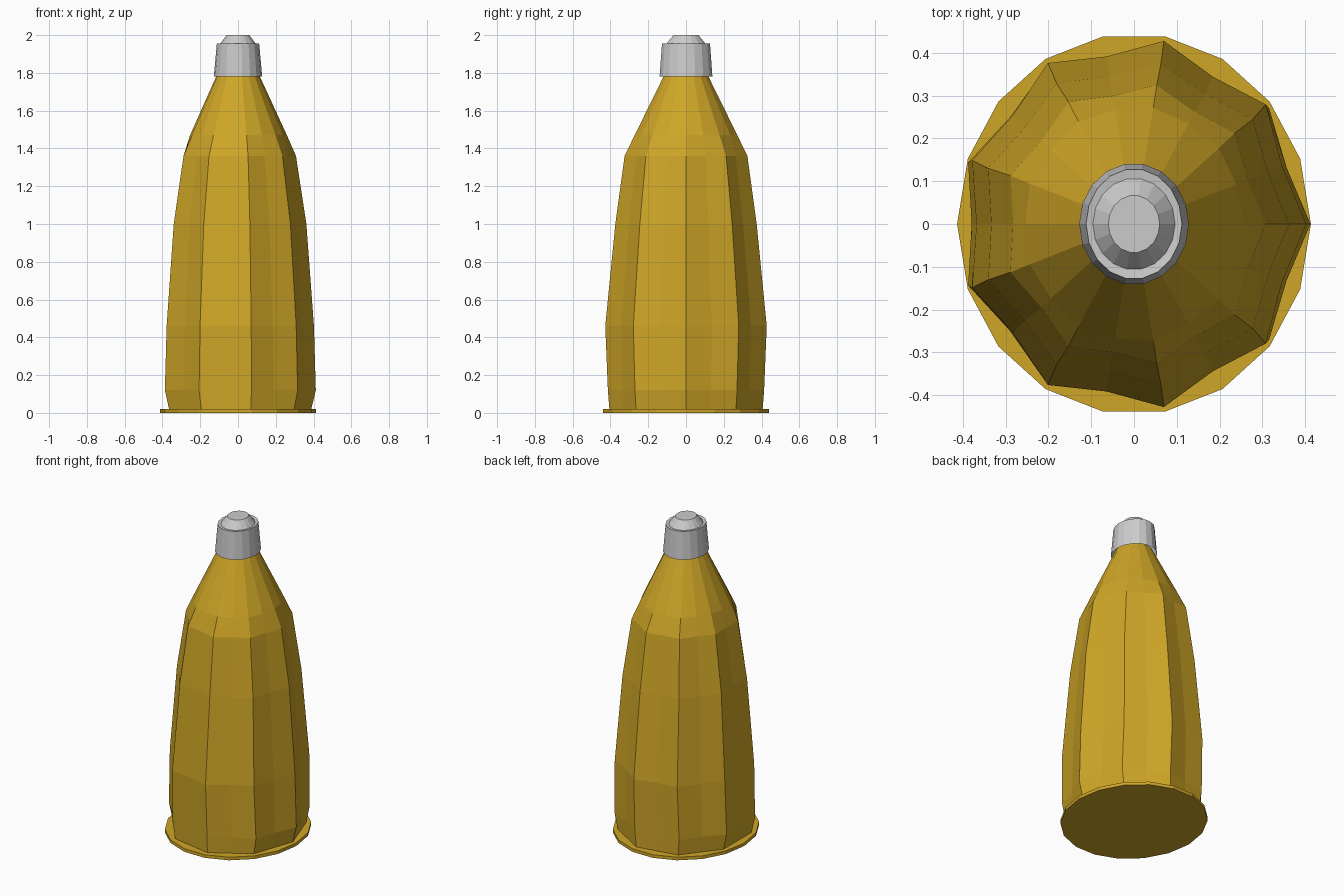
import bpy, bmesh
from math import sin, cos, pi

if "Cube" in bpy.data.objects:
    bpy.data.objects.remove(bpy.data.objects["Cube"])

SIDES = 18


def material(name, color):
    m = bpy.data.materials.new(name)
    m.diffuse_color = color
    m.use_nodes = True
    m.node_tree.nodes["Principled BSDF"].inputs["Base Color"].default_value = m.diffuse_color
    return m


def loft(name, rings, mat=None, cap_bottom=False, cap_top=False):
    """rings: (z, x radius, y radius, valley factor for every second point)"""
    bm = bmesh.new()
    rows = []
    for z, rx, ry, valley in rings:
        row = []
        for i in range(SIDES):
            a = 2 * pi * i / SIDES
            f = valley if i % 2 else 1.0
            row.append(bm.verts.new((rx * f * cos(a), ry * f * sin(a), z)))
        rows.append(row)
    for lo, hi in zip(rows, rows[1:]):
        for i in range(SIDES):
            j = (i + 1) % SIDES
            bm.faces.new((lo[i], lo[j], hi[j], hi[i]))
    if cap_bottom:
        bm.faces.new(rows[0][::-1])
    if cap_top:
        bm.faces.new(rows[-1])
    mesh = bpy.data.meshes.new(name)
    bm.to_mesh(mesh)
    bm.free()
    obj = bpy.data.objects.new(name, mesh)
    bpy.context.collection.objects.link(obj)
    if mat:
        mesh.materials.append(mat)
    return obj


amber = material("amber", (0.62, 0.38, 0.02, 1))

# Thin base disc
loft("base_disc", [(0, 0.413, 0.445, 1), (0.02, 0.413, 0.445, 1)], amber, True, True)

# Nine-ridged body, blending into a round neck
loft("bottle_body", [
    (0.02, 0.388, 0.412, 0.94),
    (0.12, 0.412, 0.420, 0.92),
    (0.46, 0.402, 0.434, 0.915),
    (1.00, 0.362, 0.380, 0.92),
    (1.36, 0.307, 0.330, 0.92),
    (1.47, 0.259, 0.276, 0.98),
    (1.78, 0.116, 0.121, 1),
    (1.80, 0.107, 0.112, 1),
], amber, False, True)

# Open-bottomed screw cap with a bevelled nozzle
loft("cap", [
    (1.78, 0.128, 0.142, 1),
    (1.955, 0.112, 0.129, 1),
    (1.952, 0.096, 0.107, 1),
    (2.00, 0.060, 0.067, 1),
], None, False, True)
